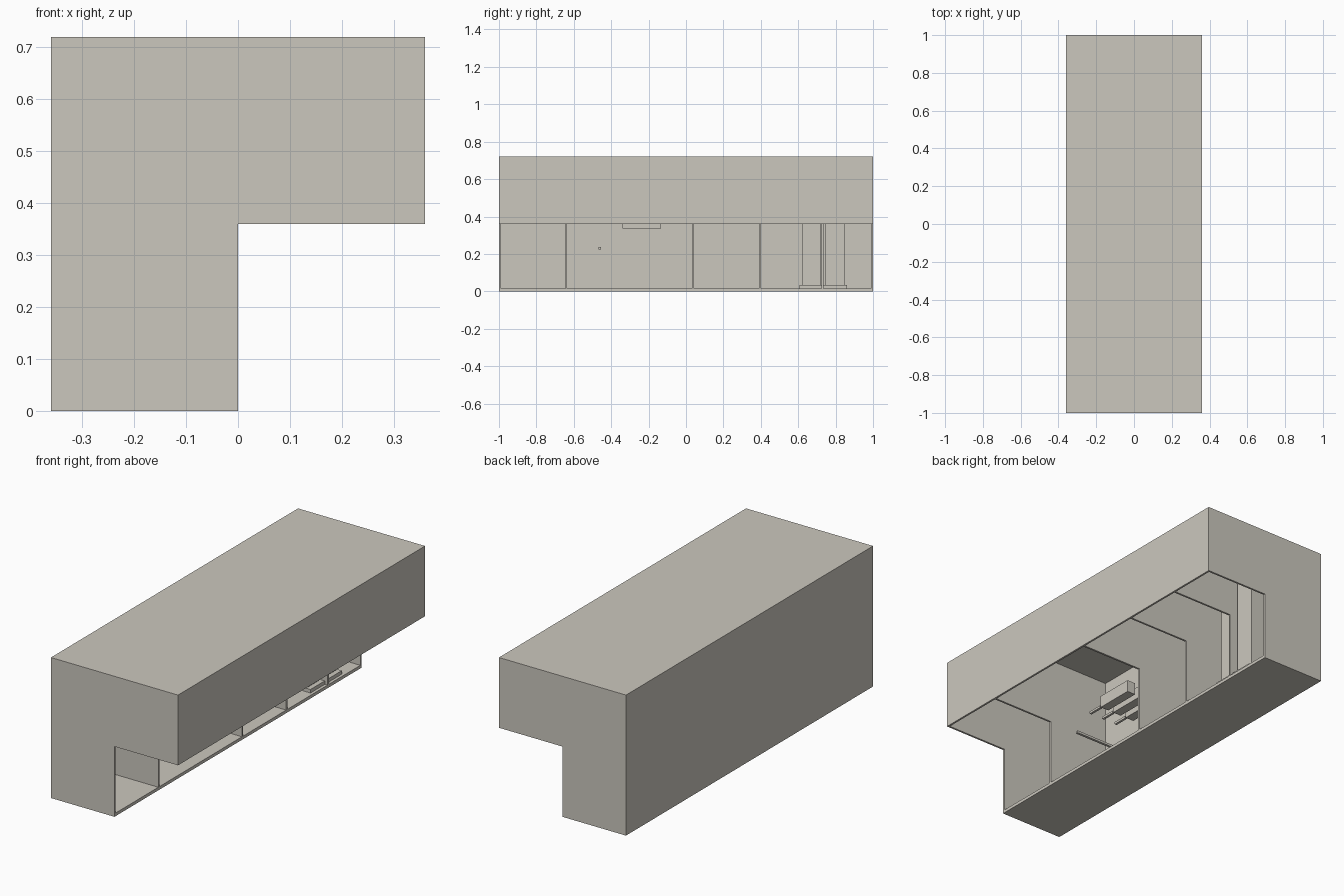
import bpy

if "Cube" in bpy.data.objects:
    bpy.data.objects.remove(bpy.data.objects["Cube"])

# Single warm grey finish
finish = bpy.data.materials.new("warm_grey")
finish.diffuse_color = (0.60, 0.575, 0.515, 1.0)
finish.use_nodes = True
finish.node_tree.nodes["Principled BSDF"].inputs["Base Color"].default_value = finish.diffuse_color


def box(name, x, y, z):
    """Axis-aligned box from (min, max) ranges."""
    corners = [(a, b, c) for a in x for b in y for c in z]
    faces = [(0, 1, 3, 2), (4, 6, 7, 5), (0, 4, 5, 1),
             (2, 3, 7, 6), (0, 2, 6, 4), (1, 5, 7, 3)]
    mesh = bpy.data.meshes.new(name)
    mesh.from_pydata(corners, [], faces)
    mesh.materials.append(finish)
    obj = bpy.data.objects.new(name, mesh)
    bpy.context.collection.objects.link(obj)
    return obj


def l_panel(name, y0, y1, x0, x1, z0, z1):
    """L-shaped upright panel: tall rear leg and a raised front arm."""
    profile = [(x0, z0), (0, z0), (0, 0.36), (x1, 0.36), (x1, z1), (x0, z1)]
    n = len(profile)
    verts = [(x, y, z) for y in (y0, y1) for x, z in profile]
    faces = [tuple(range(n)), tuple(reversed(range(n, 2 * n)))]
    faces += [(i, i + n, (i + 1) % n + n, (i + 1) % n) for i in range(n)]
    mesh = bpy.data.meshes.new(name)
    mesh.from_pydata(verts, [], faces)
    mesh.materials.append(finish)
    obj = bpy.data.objects.new(name, mesh)
    bpy.context.collection.objects.link(obj)
    return obj


W, T, H = 0.36, 0.01, 0.72       # half width, panel thickness, height
inner = (-1 + T, 1 - T)

# Outer shell, open on the lower right and under the overhang
for side, y0 in (("front", -1), ("back", 1 - T)):
    l_panel(side + "_end_panel", y0, y0 + T, -W, W, 0, H)
box("floor", (-W + T, 0), inner, (0, 0.016))
box("rear_wall", (-W, -W + T), inner, (0, H))
box("roof", (-W + T, W), inner, (H - 0.015, H))
box("overhang_wall", (W - T, W), inner, (0.36, H - 0.015))

# Dividers between the compartments
for i, y in enumerate((-0.64, 0.037, 0.395, 0.73)):
    l_panel(f"divider_{i + 1}", y - T / 2, y + T / 2,
            -W + T, W - T, 0.016, H - 0.015)

# Rail running from the rear wall
box("rail", (-W + T, -0.02), (-0.467, -0.454), (0.225, 0.237))

# Row of three hanging blocks, each with a short bar beside it
for i in range(3):
    x = -0.072 - 0.08 * i
    box(f"hanging_block_{i + 1}", (x - 0.048, x), (-0.34, -0.135), (0.337, 0.40))
    box(f"short_bar_{i + 1}", (x - 0.038, x - 0.026), (-0.455, -0.375), (0.361, 0.373))

# Two tall cabinets on plinths in the last compartments
for i, (y0, y1) in enumerate(((0.62, 0.72), (0.745, 0.85))):
    box(f"tall_cabinet_{i + 1}", (-0.32, -0.04), (y0, y1), (0.034, 0.66))
    box(f"plinth_{i + 1}", (-0.345, -0.015),
        (y0 - 0.012, min(y1 + 0.012, 0.724 if i == 0 else 1)), (0.016, 0.034))
